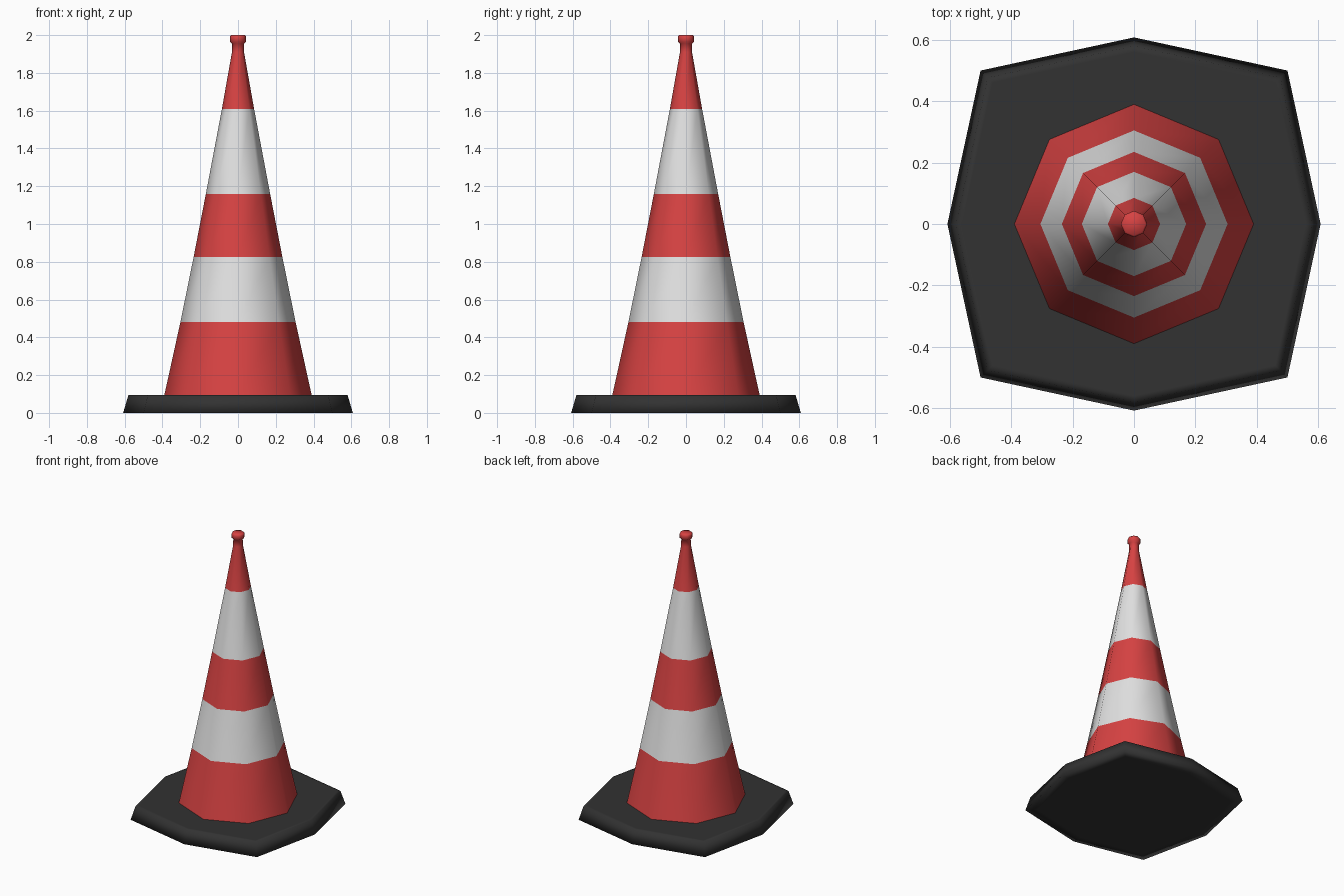
import bpy, bmesh, math

if "Cube" in bpy.data.objects:
    bpy.data.objects.remove(bpy.data.objects["Cube"])


def material(name, rgb):
    m = bpy.data.materials.new(name)
    m.diffuse_color = (*rgb, 1)
    m.use_nodes = True
    m.node_tree.nodes["Principled BSDF"].inputs["Base Color"].default_value = m.diffuse_color
    return m


red = material("red plastic", (0.68, 0.055, 0.055))
white = material("white stripe", (0.75, 0.75, 0.75))
black = material("black rubber", (0.032, 0.032, 0.032))


def loft(name, rings, mats, pick, corner=1.0, close_bottom=True):
    """Stack eight-sided rings (radius, z); corner scales the diagonal points."""
    bm = bmesh.new()
    loops = []
    for r, z in rings:
        loop = []
        for i in range(8):
            a, k = i * math.pi / 4, r * (corner if i % 2 else 1)
            loop.append(bm.verts.new((k * math.cos(a), k * math.sin(a), z)))
        loops.append(loop)
    for lo, hi in zip(loops, loops[1:]):
        for i in range(8):
            j = (i + 1) % 8
            bm.faces.new((lo[i], lo[j], hi[j], hi[i]))
    bm.faces.new(loops[-1])
    if close_bottom:
        bm.faces.new(loops[0][::-1])
    for f in bm.faces:
        f.smooth = True
        f.material_index = pick(f.calc_center_median().z)
    me = bpy.data.meshes.new(name)
    bm.to_mesh(me)
    bm.free()
    for m in mats:
        me.materials.append(m)
    ob = bpy.data.objects.new(name, me)
    bpy.context.collection.objects.link(ob)
    return ob


# Rubber foot: bulged square with sloping rim
loft("base", [(0.54, 0), (0.608, 0), (0.58, 0.095), (0.56, 0.095)],
     [black], lambda z: 0, corner=0.5 * math.sqrt(2) / 0.608)

# Striped cone with neck and cap lip
loft("cone", [(0.39, 0.094), (0.305, 0.48), (0.235, 0.825), (0.17, 1.16),
              (0.085, 1.61), (0.032, 1.91), (0.031, 1.955), (0.043, 1.965),
              (0.043, 1.992), (0.037, 2.0)],
     [red, white],
     lambda z: int(0.48 < z < 0.825 or 1.16 < z < 1.61), close_bottom=False)
